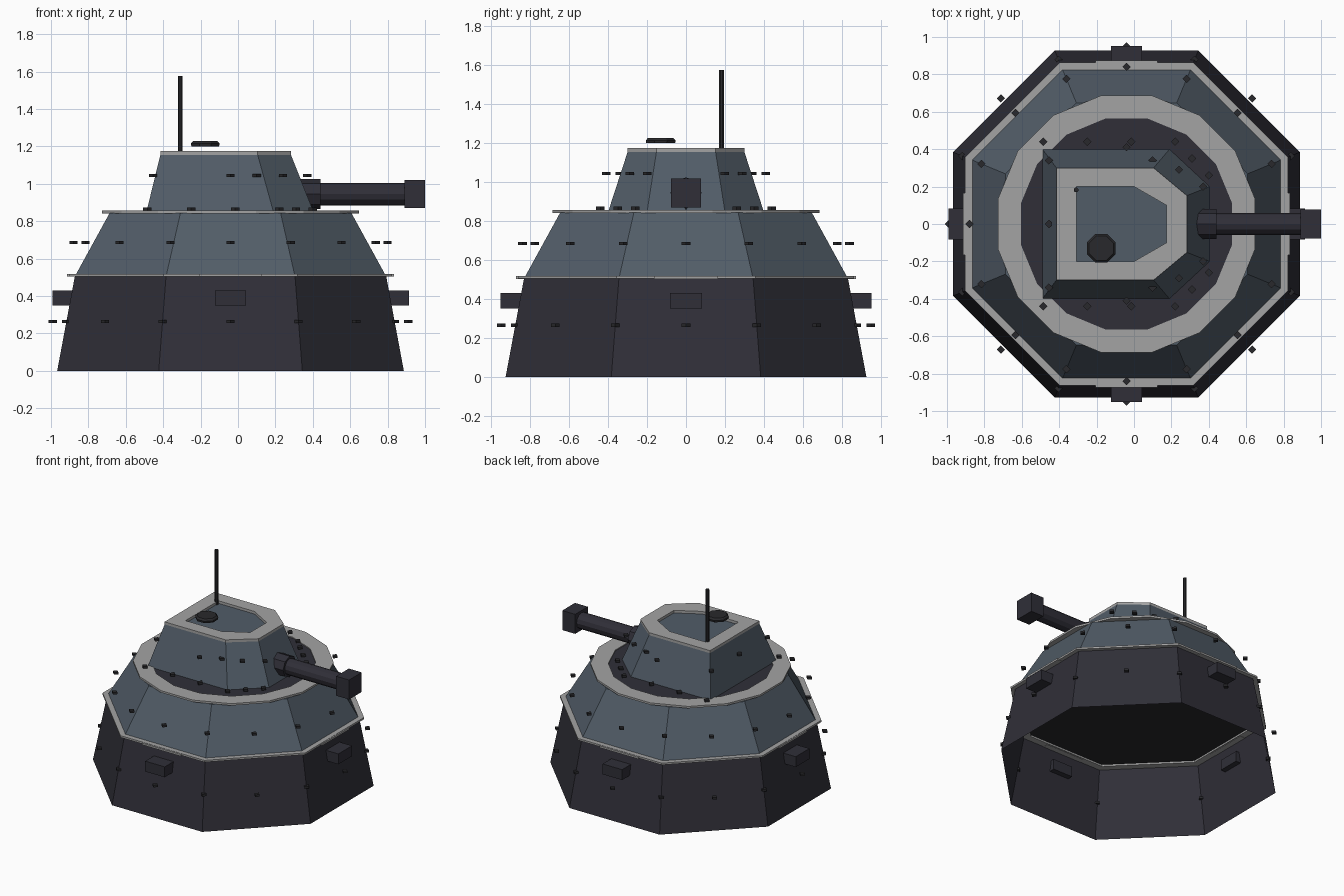
import bpy, bmesh, math
from mathutils import Matrix, Vector

cube = bpy.data.objects.get("Cube")
if cube:
    bpy.data.objects.remove(cube, do_unlink=True)

CX = -0.04  # axis of the hull


def material(name, rgb):
    m = bpy.data.materials.new(name)
    m.use_nodes = True
    m.diffuse_color = (*rgb, 1)
    m.node_tree.nodes["Principled BSDF"].inputs["Base Color"].default_value = (*rgb, 1)
    return m


ARMOUR = material("charcoal armour", (0.029, 0.028, 0.039))
STEEL = material("blue grey steel", (0.083, 0.108, 0.137))
TRIM = material("light grey trim", (0.37, 0.37, 0.37))
DARK = material("dark metal", (0.022, 0.022, 0.025))


def finish(name, bm, *mats):
    bmesh.ops.recalc_face_normals(bm, faces=bm.faces)
    mesh = bpy.data.meshes.new(name)
    bm.to_mesh(mesh)
    bm.free()
    for m in mats:
        mesh.materials.append(m)
    ob = bpy.data.objects.new(name, mesh)
    bpy.context.collection.objects.link(ob)
    return ob


def ngon(n, r, cx=CX, cy=0.0):
    """Regular polygon with flat sides on the axes."""
    return [(cx + r * math.cos(a), cy + r * math.sin(a))
            for a in (math.tau * (i + 0.5) / n for i in range(n))]


def loft(name, sections, *mats, caps=True, closed=False):
    """Skin a stack of (outline, z); closed joins the last to the first."""
    bm = bmesh.new()
    loops = [[bm.verts.new((x, y, z)) for x, y in pts] for pts, z in sections]
    pairs = list(zip(loops, loops[1:]))
    if closed:
        pairs.append((loops[-1], loops[0]))
    for a, b in pairs:
        for i in range(len(a)):
            j = (i + 1) % len(a)
            bm.faces.new((a[i], a[j], b[j], b[i]))
    if caps and not closed:
        bm.faces.new(loops[0][::-1])
        bm.faces.new(loops[-1])
    return finish(name, bm, *mats)


def ring(name, outer, inner, z0, z1, mat):
    return loft(name, [(outer, z0), (outer, z1), (inner, z1), (inner, z0)],
                mat, closed=True)


def box(name, lo, hi, mat, turn=0.0):
    """Box from corner to corner, turned about the hull axis."""
    bm = bmesh.new()
    bmesh.ops.create_cube(bm, size=1)
    lo, hi = Vector(lo), Vector(hi)
    for v in bm.verts:
        v.co = (lo + hi) / 2 + v.co * (hi - lo)
    bmesh.ops.transform(bm, verts=bm.verts, matrix=Matrix.Translation((CX, 0, 0))
                        @ Matrix.Rotation(turn, 4, "Z"))
    return finish(name, bm, mat)


def tube(name, x0, x1, r, z, mat, sides):
    """Cylinder along x."""
    bm = bmesh.new()
    bmesh.ops.create_cone(bm, cap_ends=True, segments=sides, radius1=r, radius2=r,
                          depth=x1 - x0,
                          matrix=Matrix.Translation(((x0 + x1) / 2, 0, z))
                          @ Matrix.Rotation(math.pi / 2, 4, "Y"))
    return finish(name, bm, mat)


def rivets(name, spots, z):
    """Small four-sided studs."""
    bm = bmesh.new()
    for x, y in spots:
        bmesh.ops.create_cone(bm, cap_ends=True, segments=4, radius1=0.022,
                              radius2=0.022, depth=0.016,
                              matrix=Matrix.Translation((x, y, z)))
    return finish(name, bm, DARK)


def circle(n, r):
    return [(CX + r * math.cos(math.tau * i / n), r * math.sin(math.tau * i / n))
            for i in range(n)]


def mirrored(half):
    """Outline from its +y half, listed back to front."""
    return half + [(x, -y) for x, y in reversed(half)]


# Hull: open lower skirt and sloped upper tier
loft("lower_hull", [(ngon(8, 1.003), 0), (ngon(8, 0.9), 0.51)], ARMOUR, caps=False)
upper = loft("upper_hull", [(ngon(8, 0.893), 0.518), (ngon(8, 0.7), 0.843)], STEEL, DARK)
for f in upper.data.polygons:
    if f.normal.z < -0.9:
        f.material_index = 1

# Trim rings and turret deck
ring("hull_trim", ngon(8, 0.934), ngon(8, 0.845), 0.505, 0.519, TRIM)
loft("turret_deck", [(ngon(16, 0.6), 0.835), (ngon(16, 0.6), 0.85)], ARMOUR)
ring("deck_trim", ngon(16, 0.7), ngon(16, 0.575), 0.842, 0.857, TRIM)

# Vents and trim plates on the four main sides
for i, side in enumerate(("left", "back", "right", "front")):
    turn = i * math.pi / 2
    box(side + "_vent", (0.82, -0.083, 0.35), (0.953, 0.083, 0.43), ARMOUR, turn)
    box(side + "_trim_plate", (0.79, -0.165, 0.503), (0.873, 0.165, 0.517), TRIM, turn)

# Turret body with chamfered nose and raised roof trim
foot = mirrored([(-0.49, 0.4), (0.19, 0.4), (0.405, 0.2)])
roof = mirrored([(-0.415, 0.3), (0.105, 0.3), (0.283, 0.152)])
opening = mirrored([(-0.307, 0.2), (0.0, 0.2), (0.174, 0.1)])
loft("turret", [(foot, 0.848), (roof, 1.155)], STEEL)
ring("roof_trim", roof, opening, 1.15, 1.175, TRIM)

# Roof hatch and antenna
loft("hatch", [(ngon(8, 0.08, -0.175, -0.13), 1.2),
               (ngon(8, 0.083, -0.175, -0.13), 1.215),
               (ngon(8, 0.07, -0.175, -0.13), 1.228)], DARK)
loft("antenna", [(ngon(8, 0.013, -0.31, 0.182), 1.15),
                 (ngon(8, 0.013, -0.31, 0.182), 1.575)], DARK)

# Gun
tube("gun_collar", 0.3, 0.44, 0.08, 0.945, ARMOUR, 8)
tube("gun_barrel", 0.4, 0.93, 0.06, 0.945, ARMOUR, 12)
box("muzzle", (0.89 - CX, -0.077, 0.87), (1.0 - CX, 0.077, 1.02), ARMOUR)

# Rivets
rivets("lower_hull_rivets", circle(16, 0.95), 0.265)
rivets("upper_hull_rivets", circle(16, 0.84), 0.685)
side_spots = [(-0.485 + 0.235 * i, 0.44) for i in range(4)] + [(0.31, 0.35), (0.4, 0.26)]
rivets("turret_foot_rivets", mirrored(side_spots) + [(-0.46, 0), (0.38, 0)], 0.866)
wall_spots = [(-0.455, 0.34), (-0.04, 0.41), (0.1, 0.34), (0.24, 0.29), (0.37, 0.2)]
rivets("turret_wall_rivets", mirrored(wall_spots) + [(-0.455, 0)], 1.045)
